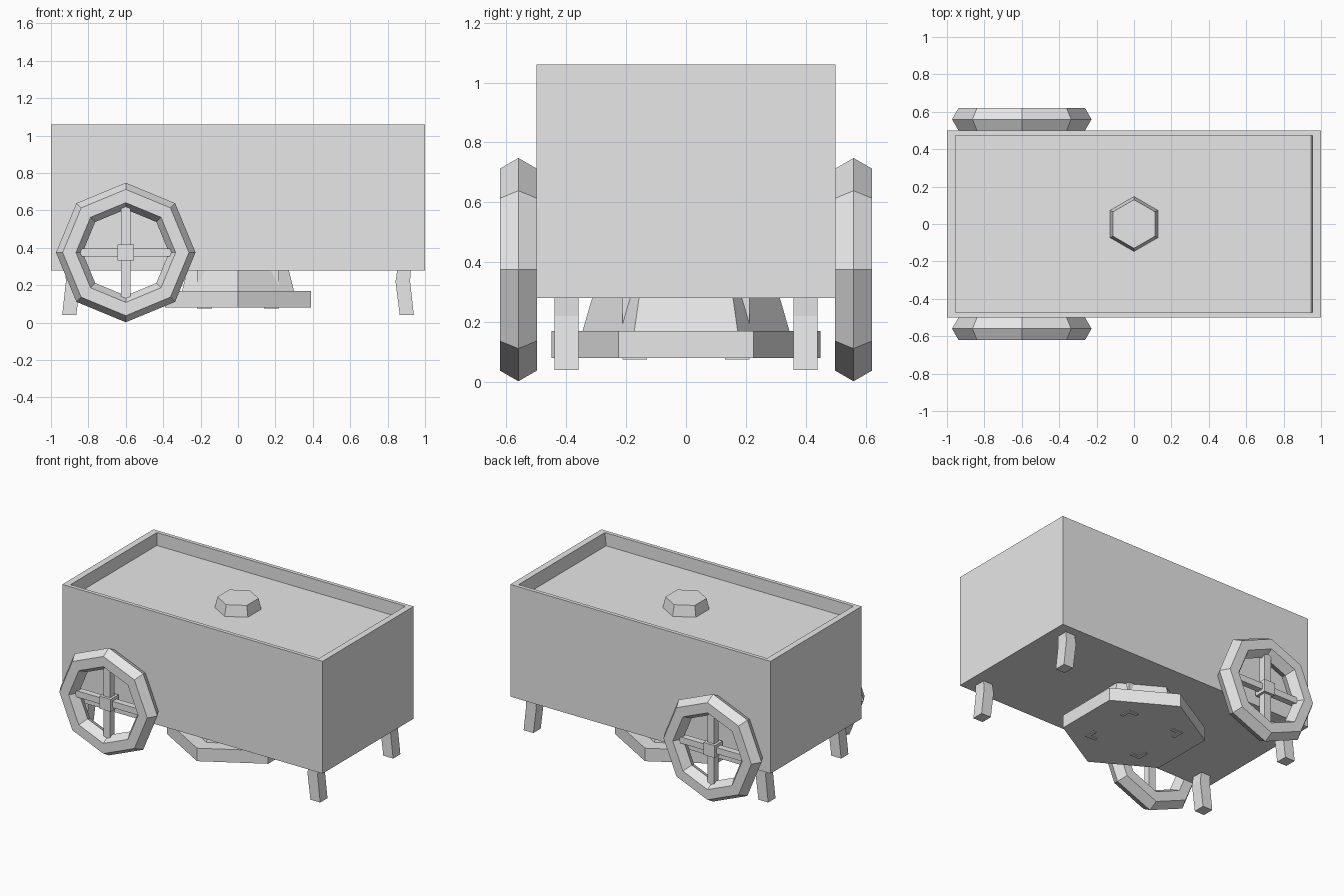
import bpy, bmesh, math

if "Cube" in bpy.data.objects:
    bpy.data.objects.remove(bpy.data.objects["Cube"])

grey = bpy.data.materials.new("light_grey")
grey.diffuse_color = (0.8, 0.8, 0.8, 1)
grey.use_nodes = True
grey.node_tree.nodes["Principled BSDF"].inputs["Base Color"].default_value = grey.diffuse_color


def finish(obj, name):
    obj.name = name
    obj.data.name = name
    obj.data.materials.clear()
    obj.data.materials.append(grey)
    return obj


def box(name, lo, hi):
    mid = [(a + b) / 2 for a, b in zip(lo, hi)]
    bpy.ops.mesh.primitive_cube_add(size=1, location=mid)
    obj = bpy.context.object
    for v in obj.data.vertices:
        v.co = [c * (b - a) for c, a, b in zip(v.co, lo, hi)]
    return finish(obj, name)


def hexagon(name, r_low, r_high, z_low, z_high):
    bpy.ops.mesh.primitive_cone_add(vertices=6, radius1=r_low, radius2=r_high,
                                    depth=z_high - z_low, location=(0, 0, (z_low + z_high) / 2))
    return finish(bpy.context.object, name)


def prism(name, profile, y0, y1):
    """Extrude an xz profile along y."""
    bm = bmesh.new()
    face = bm.faces.new([bm.verts.new((x, y0, z)) for x, z in profile])
    ext = bmesh.ops.extrude_face_region(bm, geom=[face])
    bmesh.ops.translate(bm, vec=(0, y1 - y0, 0),
                        verts=[g for g in ext["geom"] if isinstance(g, bmesh.types.BMVert)])
    bmesh.ops.recalc_face_normals(bm, faces=bm.faces)
    me = bpy.data.meshes.new(name)
    bm.to_mesh(me)
    bm.free()
    obj = bpy.data.objects.new(name, me)
    bpy.context.collection.objects.link(obj)
    return finish(obj, name)


# body with a recessed top tray
body = box("body", (-1, -0.5, 0.28), (1, 0.5, 1.06))
bm = bmesh.new()
bm.from_mesh(body.data)
top = max(bm.faces, key=lambda f: f.calc_center_median().z)
bmesh.ops.inset_region(bm, faces=[top], thickness=0.037)
for v in top.verts:
    v.co.x *= 0.945 / 0.963
floor = bmesh.ops.extrude_discrete_faces(bm, faces=[top])["faces"][0]
for v in floor.verts:
    v.co.z -= 0.09
    if v.co.x > 0:
        v.co.x -= 0.01
bm.to_mesh(body.data)
bm.free()

# knob on the tray floor
hexagon("top_knob", 0.148, 0.13, 0.965, 1.045)

# turntable under the body
hexagon("base_plate", 0.45, 0.45, 0.08, 0.17)
hexagon("base_cone", 0.347, 0.308, 0.165, 0.30)

# kinked corner legs and the angle posts that pass through the base
for sx in (-1, 1):
    for sy in (-1, 1):
        prism("corner_leg",
              [(sx * x, z) for x, z in ((0.865, 0.04), (0.94, 0.04), (0.92, 0.22),
                                        (0.925, 0.30), (0.855, 0.30), (0.842, 0.22))],
              sy * 0.36, sy * 0.44)
        for i, (x0, x1, y0, y1) in enumerate(((0.14, 0.22, 0.187, 0.212),
                                              (0.195, 0.22, 0.13, 0.187))):
            xs, ys = sorted((sx * x0, sx * x1)), sorted((sy * y0, sy * y1))
            box("base_post", (xs[0], ys[0], 0.075), (xs[1], ys[1], 0.30))

# wheels: rim, crossed spokes and hub
WX, WZ = -0.6, 0.375
for s in (-1, 1):
    y = s * 0.56
    bpy.ops.mesh.primitive_torus_add(major_radius=0.302, minor_radius=0.071,
                                     major_segments=8, minor_segments=6,
                                     location=(WX, y, WZ), rotation=(math.pi / 2, 0, 0))
    finish(bpy.context.object, "wheel_rim")
    box("wheel_spoke_upright", (WX - 0.026, y - 0.024, WZ - 0.25), (WX + 0.026, y + 0.024, WZ + 0.25))
    box("wheel_spoke_level", (WX - 0.25, y - 0.022, WZ - 0.022), (WX + 0.25, y + 0.022, WZ + 0.022))
    box("wheel_hub", (WX - 0.043, y - 0.043, WZ - 0.043), (WX + 0.043, y + 0.043, WZ + 0.043))
